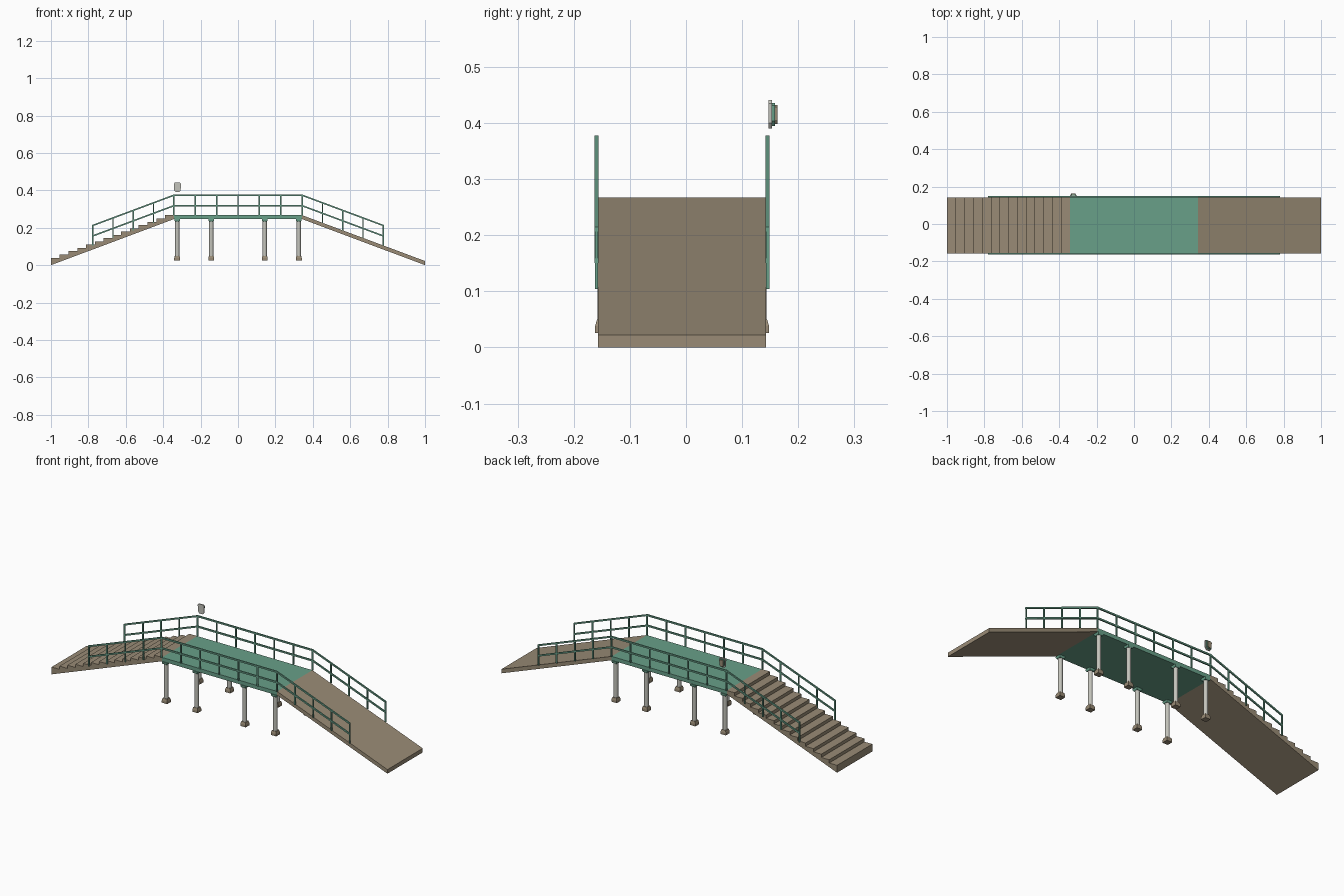
import bpy, bmesh, math

if "Cube" in bpy.data.objects:
    bpy.data.objects.remove(bpy.data.objects["Cube"])

def material(name, rgb):
    m = bpy.data.materials.new(name)
    m.diffuse_color = (*rgb, 1)
    m.use_nodes = True
    m.node_tree.nodes["Principled BSDF"].inputs["Base Color"].default_value = m.diffuse_color
    return m

GREEN = material("painted green", (0.14, 0.35, 0.25))
BROWN = material("tan timber", (0.32, 0.26, 0.18))
GREY = material("light concrete", (0.55, 0.55, 0.50))

Y0, Y1 = -0.157, 0.143        # walkway sides
XL, XR = -0.343, 0.343        # ends of the level deck
TOP, THICK = 0.267, 0.021     # walking surface and slab depth

def finish(name, bm, mat):
    bmesh.ops.recalc_face_normals(bm, faces=bm.faces)
    me = bpy.data.meshes.new(name)
    bm.to_mesh(me)
    bm.free()
    me.materials.append(mat)
    ob = bpy.data.objects.new(name, me)
    bpy.context.collection.objects.link(ob)
    return ob

def add_prism(bm, outline, y0, y1):
    """Extrude an (x, z) outline from y0 to y1."""
    a = [bm.verts.new((x, y0, z)) for x, z in outline]
    b = [bm.verts.new((x, y1, z)) for x, z in outline]
    bm.faces.new(a)
    bm.faces.new(b[::-1])
    n = len(a)
    for i in range(n):
        j = (i + 1) % n
        bm.faces.new((a[i], b[i], b[j], a[j]))

def prism(name, outline, y0, y1, mat):
    bm = bmesh.new()
    add_prism(bm, outline, y0, y1)
    return finish(name, bm, mat)

def add_stack(bm, x, y, rings, sides, turn=0):
    """Stack of regular polygon rings given as (radius, z)."""
    loops = []
    for r, z in rings:
        loops.append([bm.verts.new((x + r * math.cos(turn + 2 * math.pi * i / sides),
                                    y + r * math.sin(turn + 2 * math.pi * i / sides), z))
                      for i in range(sides)])
    bm.faces.new(loops[0][::-1])
    bm.faces.new(loops[-1])
    for lo, hi in zip(loops, loops[1:]):
        for i in range(sides):
            j = (i + 1) % sides
            bm.faces.new((lo[i], lo[j], hi[j], hi[i]))

def surface(x):
    """Height of the walking line at x."""
    return TOP - max(0, abs(x) - XR) * (TOP - 0.022) / (1 - XR)

# Level deck
prism("deck", [(XL, TOP - THICK), (XR, TOP - THICK), (XR, TOP), (XL, TOP)], Y0, Y1, GREEN)

# Sloping ramp
prism("ramp", [(XR, TOP - THICK), (1, 0), (1, 0.022), (XR, TOP)], Y0, Y1, BROWN)

# Staircase with a sloping underside
STEPS = 14
run, rise = (XL + 1) / STEPS, (TOP - 0.022) / STEPS
outline = [(XL, TOP - THICK), (-1, 0)]
for i in range(STEPS):
    z = 0.022 + rise * (i + 1)
    outline += [(-1 + run * i, z), (-1 + run * (i + 1), z)]
prism("staircase", outline, Y0, Y1, BROWN)

# Railings: two bent rails and evenly spaced posts on each side
END, RAIL, POST = 0.777, 0.0085, 0.0035
slope_posts = [XR + (END - XR) * i / 4 for i in range(1, 5)]
posts = [XL + (XR - XL) * i / 6 for i in range(7)]
posts += slope_posts + [-x for x in slope_posts]
for side, y in (("front", Y0 - 0.006), ("back", Y1 - 0.001)):
    bm = bmesh.new()
    bends = [-END - POST, XL, XR, END + POST]
    for height in (0.111, 0.055):
        upper = [(x, surface(x) + height) for x in bends]
        lower = [(x, z - RAIL) for x, z in upper]
        add_prism(bm, upper + lower[::-1], y, y + 0.007)
    for x in posts:
        z0, z1 = surface(x) - 0.001, surface(x) + 0.108
        add_prism(bm, [(x - POST, z0), (x + POST, z0), (x + POST, z1), (x - POST, z1)],
                  y + 0.0005, y + 0.0065)
    finish(side + "_railing", bm, GREEN)

# Supports: round columns with square footings and caps
columns, footings, caps = bmesh.new(), bmesh.new(), bmesh.new()
R2 = math.sqrt(2)
for x in (-0.325, -0.143, 0.143, 0.325):
    for y in (Y0 + 0.011, Y1 - 0.011):
        add_stack(columns, x, y, [(0.0115, 0.045), (0.0115, 0.238)], 12)
        add_stack(footings, x, y, [(0.016 * R2, 0.026), (0.016 * R2, 0.038),
                                   (0.0125 * R2, 0.050)], 4, math.pi / 4)
        add_stack(caps, x, y, [(0.0125 * R2, 0.234), (0.0155 * R2, 0.240),
                               (0.0155 * R2, 0.2465)], 4, math.pi / 4)
col = finish("columns", columns, GREY)
finish("footings", footings, BROWN)
finish("column_caps", caps, GREEN)
bpy.context.view_layer.objects.active = col
col.select_set(True)
bpy.ops.object.shade_smooth_by_angle(angle=math.radians(40))

# Shield-shaped sign in three layers behind the stair head
shield = [(-0.75, 1), (0.75, 1), (1, 0.75), (0.92, -0.6), (0.5, -1),
          (-0.5, -1), (-0.92, -0.6), (-1, 0.75)]
for name, w, h, y0, y1, mat in (("sign_plate", 0.019, 0.0255, 0.147, 0.153, GREY),
                                ("sign_border", 0.015, 0.0205, 0.153, 0.159, GREEN),
                                ("sign_face", 0.012, 0.017, 0.159, 0.163, BROWN)):
    prism(name, [(-0.324 + w * px, 0.4155 + h * pz) for px, pz in shield], y0, y1, mat)
